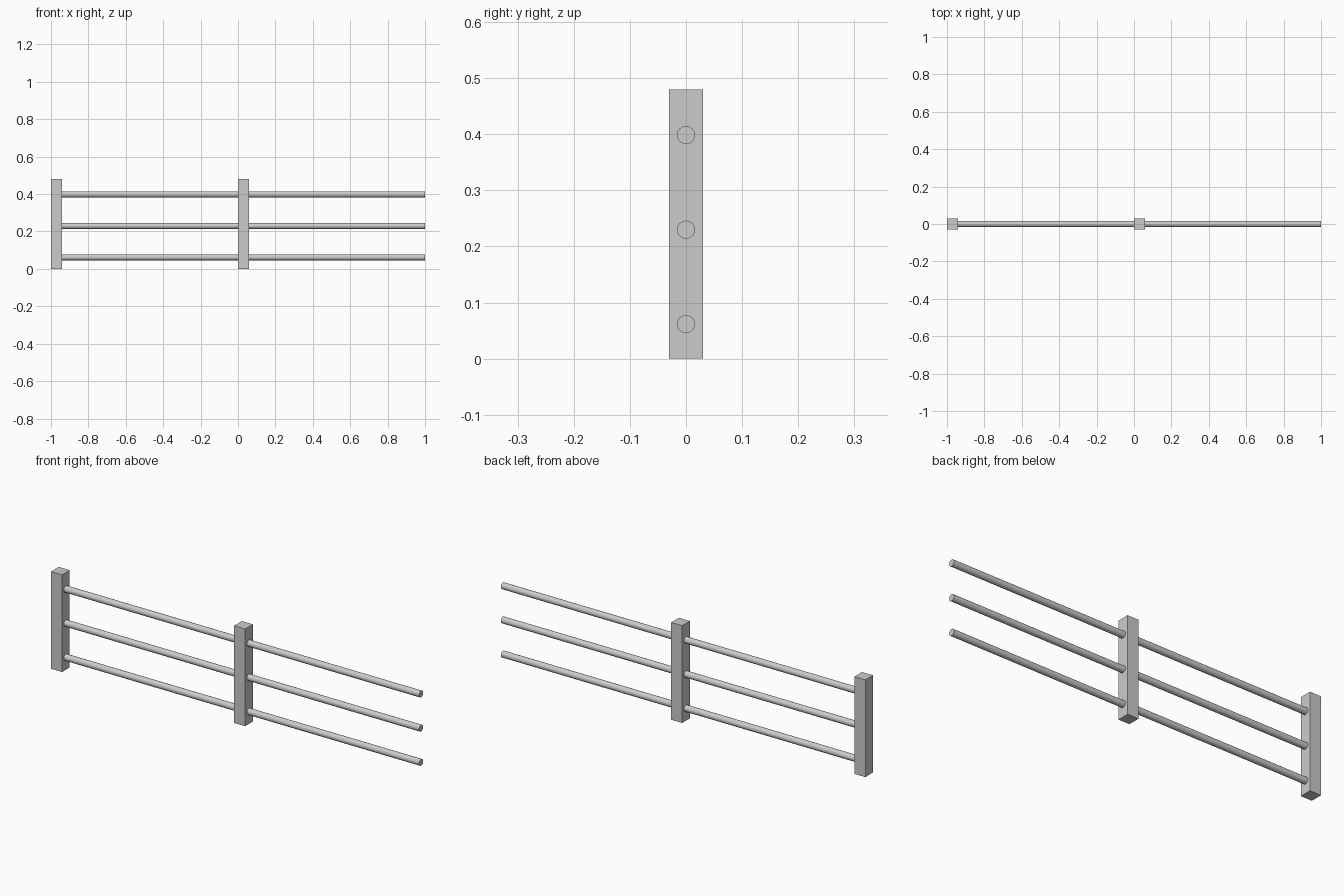
import bpy
from math import pi

if "Cube" in bpy.data.objects:
    bpy.data.objects.remove(bpy.data.objects["Cube"])

POST_W, POST_H = 0.06, 0.48
RAIL_R = 0.016


def add_post(name, left_x):
    bpy.ops.mesh.primitive_cube_add(size=1, location=(left_x + POST_W / 2, 0, POST_H / 2))
    post = bpy.context.object
    post.name = name
    post.scale = (POST_W, POST_W, POST_H)
    bpy.ops.object.transform_apply(location=False, rotation=False, scale=True)


def add_rail(name, x0, x1, z):
    bpy.ops.mesh.primitive_cylinder_add(vertices=32, radius=RAIL_R, depth=x1 - x0,
                                        location=((x0 + x1) / 2, 0, z),
                                        rotation=(0, pi / 2, 0))
    bpy.context.object.name = name
    bpy.ops.object.shade_smooth_by_angle()


# Two repeating bays: a square post at the left and three round rails to the right
for bay, x in (("left", -1.0), ("right", 0.0)):
    add_post(f"{bay}_post", x)
    for level, z in (("lower", 0.0615), ("middle", 0.23), ("upper", 0.3985)):
        add_rail(f"{bay}_{level}_rail", x + POST_W, x + 1.0, z)
